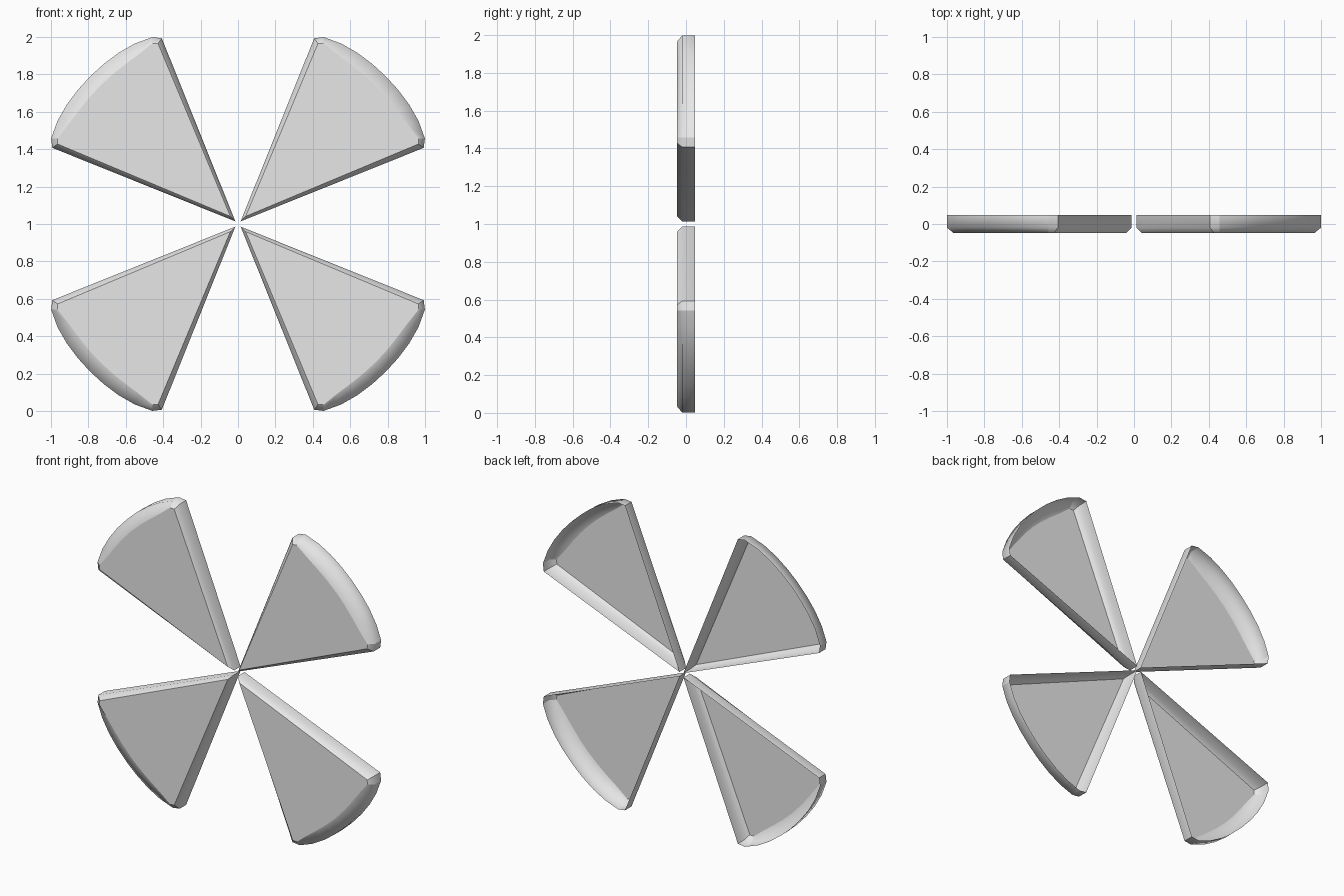
import bpy, bmesh, math

if "Cube" in bpy.data.objects:
    bpy.data.objects.remove(bpy.data.objects["Cube"])

grey = bpy.data.materials.new("light grey")
grey.diffuse_color = (0.8, 0.8, 0.8, 1)
grey.use_nodes = True
grey.node_tree.nodes["Principled BSDF"].inputs["Base Color"].default_value = grey.diffuse_color

BACK, SHOULDER, FRONT = 0.047, -0.02, -0.047


def outline(tip, side, corner, arc):
    """Closed wedge outline about the +x axis: (radius, angle from diagonal)."""
    pts = [(tip, 0), (side[0], -side[1])]
    n = 8
    for i in range(n + 1):
        t = -1 + 2 * i / n
        r = corner[0] + (arc - corner[0]) * (1 - t ** 4)
        pts.append((r, corner[1] * t))
    pts.append((side[0], side[1]))
    return pts


def blade(name, direction):
    outer = outline(0.02, (1.073, 22.7), (1.099, 20.4), 1.117)
    inner = outline(0.058, (1.055, 21.1), (1.069, 19.7), 1.043)
    bm = bmesh.new()
    rings = []
    for pts, y in ((outer, BACK), (outer, SHOULDER), (inner, FRONT)):
        ring = []
        for r, a in pts:
            ang = math.radians(direction + a)
            ring.append(bm.verts.new((r * math.cos(ang), y, 1 + r * math.sin(ang))))
        rings.append(ring)
    n = len(outer)
    # Rim wall and front chamfer, back left open
    for a, b in zip(rings, rings[1:]):
        for i in range(n):
            j = (i + 1) % n
            bm.faces.new((a[i], a[j], b[j], b[i])).smooth = True
    # Flat front face
    front = bm.faces.new(rings[2])
    bm.normal_update()
    if front.normal.y > 0:
        bmesh.ops.reverse_faces(bm, faces=bm.faces[:])
    # Sharp front border and sharp corners
    for e in front.edges:
        e.smooth = False
    for i in (0, 1, 2, n - 2, n - 1):
        for a, b in zip(rings, rings[1:]):
            bm.edges.get((a[i], b[i])).smooth = False
    me = bpy.data.meshes.new(name)
    bm.to_mesh(me)
    bm.free()
    me.materials.append(grey)
    ob = bpy.data.objects.new(name, me)
    bpy.context.collection.objects.link(ob)


# Four blades on the diagonals
for name, direction in (("upper_right_blade", 45), ("upper_left_blade", 135),
                        ("lower_left_blade", 225), ("lower_right_blade", 315)):
    blade(name, direction)
